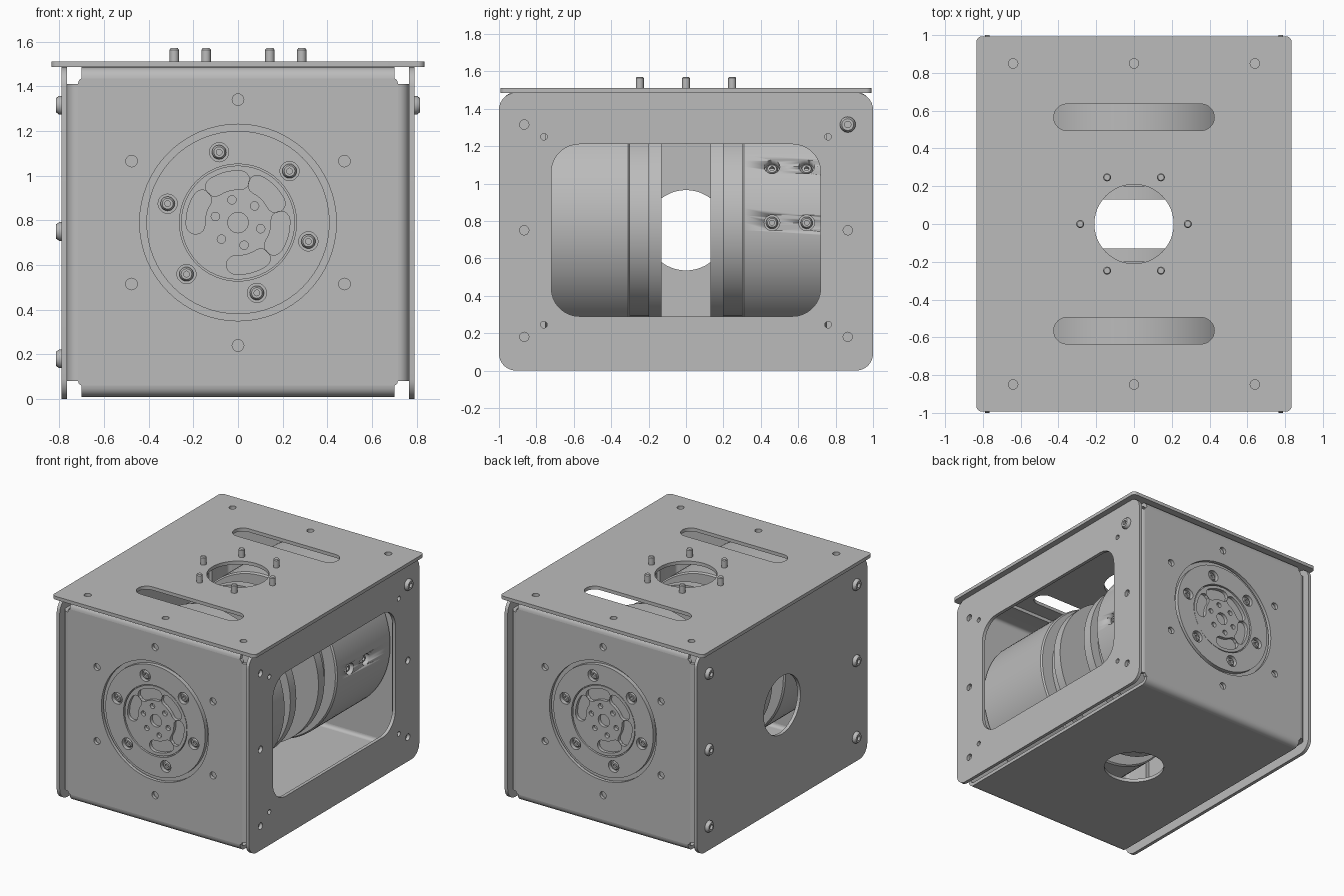
import bpy, bmesh
from math import pi, sin, cos, radians
from mathutils import Matrix, Vector

if "Cube" in bpy.data.objects:
    bpy.data.objects.remove(bpy.data.objects["Cube"])

grey = bpy.data.materials.new("light_grey")
grey.use_nodes = True
colour = (0.5, 0.5, 0.5, 1)
grey.diffuse_color = colour
grey.node_tree.nodes["Principled BSDF"].inputs["Base Color"].default_value = colour


# Outline helpers
def arc(x, y, r, start, end, n=8):
    steps = [radians(start + (end - start) * i / n) for i in range(n + 1)]
    return [(x + r * cos(t), y + r * sin(t)) for t in steps]


def circle(x, y, r, n=24):
    return arc(x, y, r, 0, 360, n)[:-1]


def rounded(x0, x1, y0, y1, r):
    return (arc(x1 - r, y1 - r, r, 0, 90) + arc(x0 + r, y1 - r, r, 90, 180)
            + arc(x0 + r, y0 + r, r, 180, 270) + arc(x1 - r, y0 + r, r, 270, 360))


def kidney(x, y, r, w, mid, half):
    pts = arc(x, y, r + w, mid - half, mid + half)
    for end, turn in ((mid + half, 0), (mid - half, 180)):
        t = radians(end)
        pts += arc(x + r * cos(t), y + r * sin(t), w, end + turn, end + turn + 180)[1:-1]
        if not turn:
            pts += arc(x, y, r - w, mid + half, mid - half)
    return pts


def polar(x, y, r, deg):
    return x + r * cos(radians(deg)), y + r * sin(radians(deg))


# Object helpers
def finish(name, mesh):
    bm = bmesh.new()
    bm.from_mesh(mesh)
    bmesh.ops.remove_doubles(bm, verts=bm.verts, dist=0.0001)
    bmesh.ops.recalc_face_normals(bm, faces=bm.faces)
    bm.to_mesh(mesh)
    bm.free()
    mesh.materials.clear()
    mesh.materials.append(grey)
    ob = bpy.data.objects.new(name, mesh)
    bpy.context.collection.objects.link(ob)
    bpy.ops.object.select_all(action='DESELECT')
    ob.select_set(True)
    bpy.context.view_layer.objects.active = ob
    bpy.ops.object.shade_smooth_by_angle(angle=radians(35))
    return ob


def plate(name, outlines, z0, z1, frame=Matrix()):
    """Flat sheet: first outline is the edge, the others are holes."""
    cu = bpy.data.curves.new(name, 'CURVE')
    cu.dimensions = '2D'
    cu.fill_mode = 'BOTH'
    cu.extrude = (z1 - z0) / 2
    for pts in outlines:
        sp = cu.splines.new('POLY')
        sp.points.add(len(pts) - 1)
        for p, (x, y) in zip(sp.points, pts):
            p.co = (x, y, 0, 1)
        sp.use_cyclic_u = True
    tmp = bpy.data.objects.new(name + "_outline", cu)
    bpy.context.collection.objects.link(tmp)
    deps = bpy.context.evaluated_depsgraph_get()
    mesh = bpy.data.meshes.new_from_object(tmp.evaluated_get(deps))
    bpy.data.objects.remove(tmp)
    mesh.transform(frame @ Matrix.Translation((0, 0, (z0 + z1) / 2)))
    return finish(name, mesh)


def lathe(name, profile, frame, steps=96):
    """Turn (radius, height) points around the frame's z axis."""
    bm = bmesh.new()
    vs = [bm.verts.new((r, 0, h)) for r, h in profile]
    es = [bm.edges.new(pair) for pair in zip(vs, vs[1:])]
    bmesh.ops.spin(bm, geom=vs + es, cent=(0, 0, 0), axis=(0, 0, 1),
                   angle=2 * pi, steps=steps, use_merge=True)
    bm.transform(frame)
    mesh = bpy.data.meshes.new(name)
    bm.to_mesh(mesh)
    bm.free()
    return finish(name, mesh)


def axes(a, b, c):
    return Matrix((a, b, c)).transposed().to_4x4()


def wall(deg):
    """Frame with x across, y up and z out of a wall turned about the vertical."""
    return Matrix.Rotation(radians(deg), 4, 'Z') @ Matrix.Rotation(pi / 2, 4, 'X')


def at(frame, x, y, z=0):
    return frame @ Matrix.Translation((x, y, z))


def screw(name, frame, r, h):
    lathe(name, [(0, h * .4), (r * .4, h * .4), (r * .4, h), (r * .75, h),
                 (r, h * .5), (r, 0), (0, 0)], frame, 20)


# Top plate with slots, cable hole and pins
slots = [rounded(-.425, .425, s * .565 - .07, s * .565 + .07, .0699) for s in (-1, 1)]
fix = [circle(x, y, .025, 16) for x in (-.64, 0, .64) for y in (-.85, .85)]
plate("top_plate", [rounded(-.835, .835, -.993, .993, .03), circle(0, 0, .21, 48)]
      + slots + fix, 1.485, 1.51)
for k in range(6):
    px, py = polar(0, 0, .285, 60 * k)
    lathe("top_pin", [(0, 1.485), (.021, 1.485), (.021, 1.563), (.016, 1.57), (0, 1.57)],
          Matrix.Translation((px, py, 0)), 16)

# Bottom plate
plate("bottom_plate", [rounded(-.7, .7, -.925, .925, .001), circle(0, 0, .21, 48)], .01, .035)

# Side plates: open window on the left, cable hole on the right
edge = rounded(-1, 1, 0, 1.485, .09)
spots = [(y, z) for y in (-.865, .865) for z in (.18, .75, 1.315)]
pinholes = [circle(y, z, .018, 12) for y in (-.76, .76) for z in (.245, 1.25)]
plate("left_side_plate", [edge, rounded(-.72, .72, .29, 1.21, .15)] + pinholes
      + [circle(y, z, .025, 16) for y, z in spots], .765, .79, wall(90))
plate("right_side_plate", [edge, circle(0, .75, .215, 48)], .765, .79, wall(-90))
for y, z in spots:
    screw("right_side_screw", at(wall(-90), y, z, .785), .042, .03)
screw("left_side_screw", at(wall(90), .865, 1.315, .785), .042, .03)

# Bent flange section: quarter bend with a straight leg
bend = (arc(0, 0, .05, 90, 0, 6) + [(.05, -.175), (.025, -.175)] + arc(0, 0, .025, 0, 90, 6))
lip = arc(0, 0, .05, 90, 0, 6) + arc(0, 0, .025, 0, 90, 6)

CZ = .79  # height of the motor axis
for end, turn in (("front", 0), ("back", 180)):
    F = wall(turn)
    C = at(F, 0, CZ)

    # End panel with its bent edges
    mounts = [circle(*polar(0, CZ, .55, 30 + 60 * k), .026, 16) for k in range(6)]
    plate(end + "_panel", [rounded(-.715, .715, .06, 1.435, .02),
                           circle(0, CZ, .44, 64)] + mounts, .95, .975, F)
    for s in (-1, 1):
        plate(end + "_side_flange", [bend], .08, 1.41,
              at(F, s * .715, 0, .925) @ axes((s, 0, 0), (0, 0, 1), (0, 1, 0)))
    plate(end + "_top_flange", [bend], -.7, .7,
          at(F, 0, 1.435, .925) @ axes((0, 1, 0), (0, 0, 1), (1, 0, 0)))
    plate(end + "_bottom_bend", [lip], -.7, .7,
          at(F, 0, .06, .925) @ axes((0, -1, 0), (0, 0, 1), (1, 0, 0)))

    # Motor body, neck and inner rotor flange
    body = lathe(end + "_motor", [(0, .13), (.57, .13), (.57, .2), (.5, .2), (.5, .3), (.59, .3),
                                  (.6, .31), (.6, .93), (.59, .94), (0, .94)], C)

    # Output face: outer ring, screws and slotted hub
    sockets = [polar(0, 0, .326, 45 + 60 * k) for k in range(6)]
    plate(end + "_outer_ring", [circle(0, 0, .41, 64), circle(0, 0, .262, 48)]
          + [circle(x, y, .043, 20) for x, y in sockets], .935, .97, C)
    for x, y in sockets:
        screw(end + "_ring_screw", at(C, x, y, .938), .032, .024)
    kidneys = [kidney(0, 0, .19, .042, 105 - 60 * k, 18) for k in (-1, 0, 1, 2, 3)]
    small = [circle(*polar(0, 0, .105, 45 + 60 * k), .019, 14) for k in range(6)]
    plate(end + "_hub", [circle(0, 0, .255, 48), circle(0, 0, .046)] + kidneys + small,
          .935, .965, C)

    # Radial screws sunk into the back motor
    if end == "back":
        for y in (.46, .645):
            for deg in (0, 30):
                R = (Matrix.Translation((0, y, CZ)) @ Matrix.Rotation(-radians(deg), 4, 'Y')
                     @ Matrix.Rotation(pi / 2, 4, 'Y'))
                cut = lathe("screw_hole_cutter", [(0, .55), (.042, .55), (.042, .7), (0, .7)], R, 20)
                cut.hide_render = True
                cut.hide_set(True)
                mod = body.modifiers.new("screw_hole", 'BOOLEAN')
                mod.object = cut
                mod.operation = 'DIFFERENCE'
                mod.solver = 'EXACT'
                screw("motor_screw", at(R, 0, 0, .549), .032, .03)
